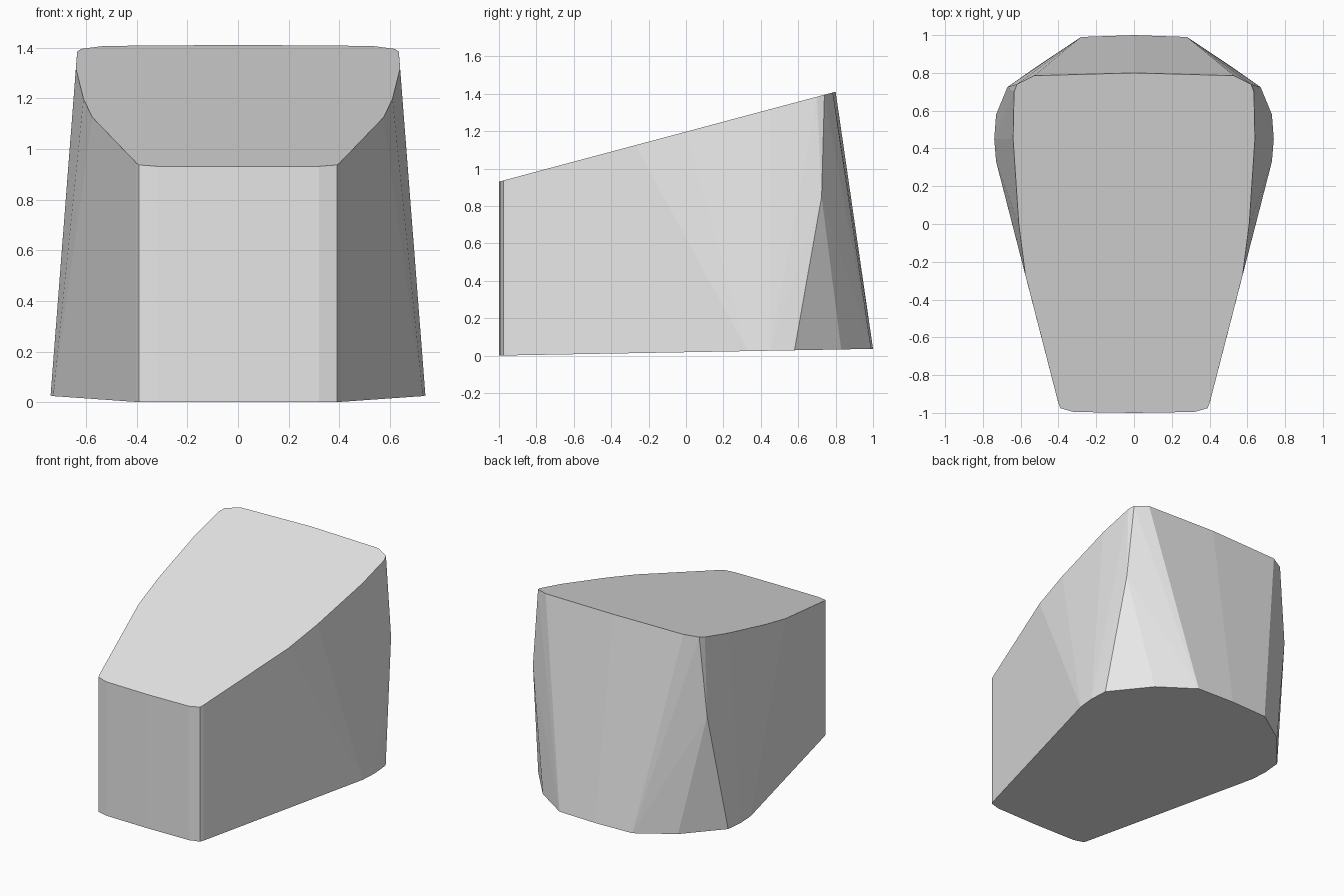
import bpy, bmesh, math

if "Cube" in bpy.data.objects:
    bpy.data.objects.remove(bpy.data.objects["Cube"])

# Half outlines (x, y) of the base and of the sloping top
BASE = [(0.32, -0.995), (0.39, -0.975), (0.40, -0.95), (0.73, 0.33), (0.74, 0.45),
        (0.73, 0.58), (0.52, 0.83), (0.28, 0.99), (0.0, 1.0), (0.0, -1.0)]
TOP = [(0.32, -0.995), (0.39, -0.975), (0.40, -0.95), (0.575, -0.27), (0.61, 0.0),
       (0.64, 0.45), (0.635, 0.70), (0.62, 0.74), (0.53, 0.785), (0.0, 0.80), (0.0, -1.0)]


def base_z(y):
    return 0.018 * (y + 1)


def top_z(y):
    return 1.197 + 0.267 * y


half = [(x, y, base_z(y)) for x, y in BASE]
half += [(x, y, top_z(y)) for x, y in TOP]
half.append((0.67, 0.725, 0.85))  # ridge point on the rear corner

# Wedge block: hull over the mirrored outlines
bm = bmesh.new()
for x, y, z in half:
    bm.verts.new((x, y, z))
    if x > 0:
        bm.verts.new((-x, y, z))
hull = bmesh.ops.convex_hull(bm, input=bm.verts[:])
loose = [v for v in bm.verts if not v.link_faces]
bmesh.ops.delete(bm, geom=loose, context='VERTS')
bmesh.ops.dissolve_limit(bm, angle_limit=math.radians(0.5), verts=bm.verts[:], edges=bm.edges[:])
bmesh.ops.recalc_face_normals(bm, faces=bm.faces[:])

mesh = bpy.data.meshes.new("wedge_block")
bm.to_mesh(mesh)
bm.free()
block = bpy.data.objects.new("wedge_block", mesh)
bpy.context.collection.objects.link(block)

# Plain grey
grey = bpy.data.materials.new("plain grey")
grey.diffuse_color = (0.8, 0.8, 0.8, 1)
grey.use_nodes = True
grey.node_tree.nodes["Principled BSDF"].inputs["Base Color"].default_value = grey.diffuse_color
mesh.materials.append(grey)
